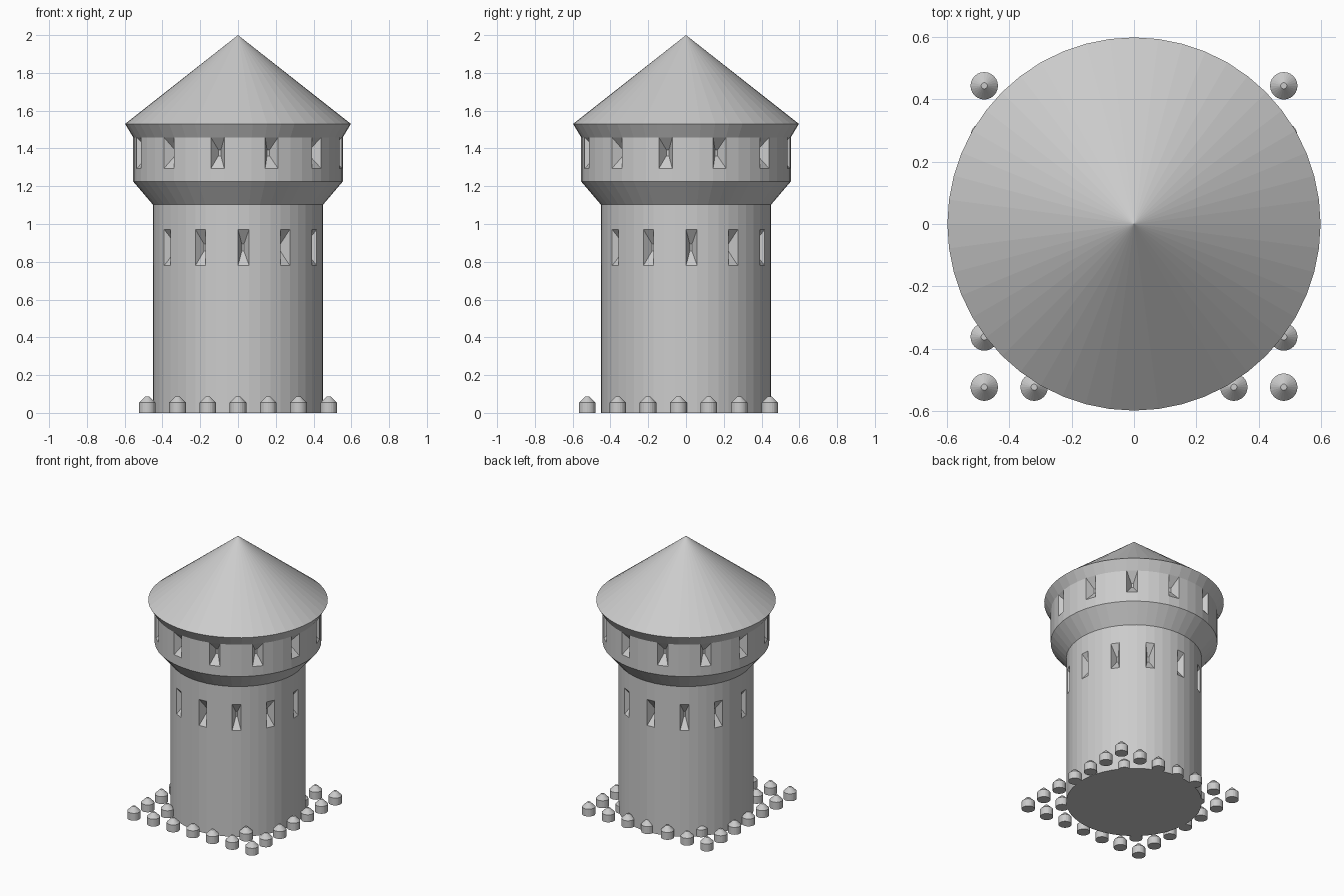
import bpy, bmesh, math
from mathutils import Vector

if "Cube" in bpy.data.objects:
    bpy.data.objects.remove(bpy.data.objects["Cube"])

stone = bpy.data.materials.new("plain grey")
stone.diffuse_color = (0.6, 0.6, 0.6, 1)
stone.use_nodes = True
stone.node_tree.nodes["Principled BSDF"].inputs["Base Color"].default_value = stone.diffuse_color


def lathe(bm, profile, seg, cx=0, cy=0):
    """Revolve (radius, z) points; radius 0 makes a tip. Returns faces by band."""
    rings = []
    for r, z in profile:
        if r == 0:
            rings.append([bm.verts.new((cx, cy, z))] * seg)
        else:
            rings.append([bm.verts.new((cx + r * math.cos(math.tau * i / seg),
                                        cy + r * math.sin(math.tau * i / seg), z))
                          for i in range(seg)])
    bm.faces.new(rings[0][::-1])
    bands = []
    for a, b in zip(rings, rings[1:]):
        band = []
        for i in range(seg):
            j = (i + 1) % seg
            if b[i] is b[j]:
                band.append(bm.faces.new((a[i], a[j], b[i])))
            else:
                band.append(bm.faces.new((a[i], a[j], b[j], b[i])))
        bands.append(band)
    if profile[-1][0] > 0:
        bm.faces.new(rings[-1])
    return bands


def finish(bm, name):
    me = bpy.data.meshes.new(name)
    bm.to_mesh(me)
    bm.free()
    me.materials.append(stone)
    ob = bpy.data.objects.new(name, me)
    bpy.context.collection.objects.link(ob)
    return ob


def splayed_window(bm, face, depth, scale):
    """Push a wall face inward to a narrow slit."""
    n = face.calc_center_median()
    n = Vector((n.x, n.y, 0)).normalized()
    new = bmesh.ops.extrude_discrete_faces(bm, faces=[face])["faces"][0]
    c = new.calc_center_median()
    for v in new.verts:
        v.co = c + (v.co - c) * scale - n * depth


# Tower body, gallery and conical roof
bm = bmesh.new()
bands = lathe(bm, [(0.451, 0), (0.451, 0.78), (0.451, 0.971), (0.451, 1.103),
                   (0.555, 1.225), (0.555, 1.294), (0.555, 1.459),
                   (0.598, 1.53), (0, 2)], 48)
# Two staggered rows of twelve windows
for f in bands[1][0::4]:
    splayed_window(bm, f, 0.055, 0.2)
for f in bands[5][2::4]:
    splayed_window(bm, f, 0.055, 0.2)
finish(bm, "tower")

# Square grid of little pegs around and under the tower
bm = bmesh.new()
for ix in range(7):
    for iy in range(7):
        lathe(bm, [(0.044, 0), (0.044, 0.054), (0.01, 0.088)], 24,
              -0.48 + 0.16 * ix, -0.523 + 0.161 * iy)
finish(bm, "base_pegs")
